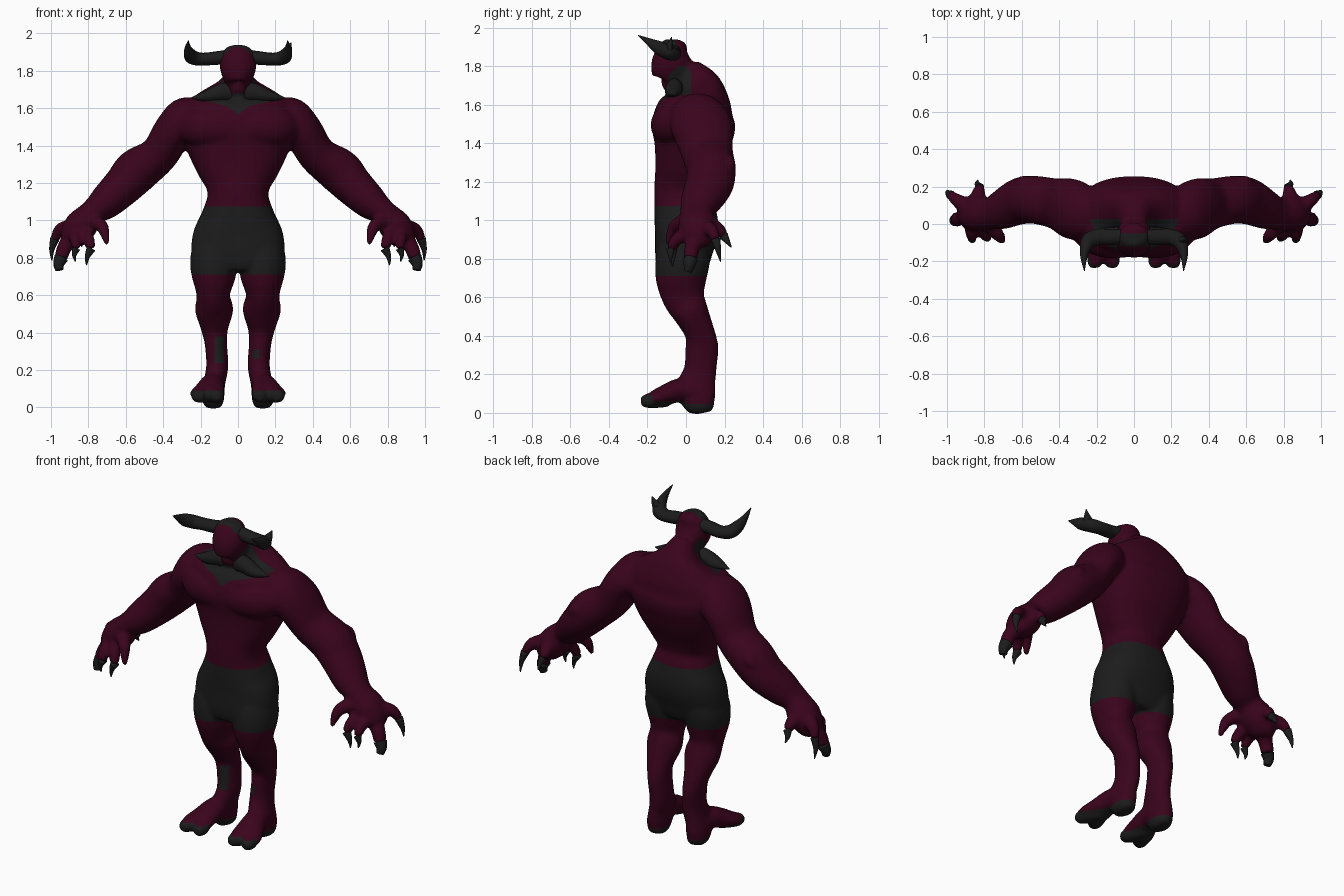
import bpy, bmesh, math
from mathutils import Vector

cube = bpy.data.objects.get("Cube")
if cube:
    bpy.data.objects.remove(cube, do_unlink=True)


def material(name, colour):
    m = bpy.data.materials.new(name)
    m.use_nodes = True
    m.diffuse_color = (*colour, 1)
    shader = m.node_tree.nodes["Principled BSDF"]
    shader.inputs["Base Color"].default_value = (*colour, 1)
    shader.inputs["Roughness"].default_value = 0.8
    return m


SKIN = material("dark maroon", (0.042, 0.0012, 0.0115))
DARK = material("charcoal", (0.0115, 0.0115, 0.0115))
UP, BACK = Vector((0, 0, 1)), Vector((0, 1, 0))


def smooth_rows(rows, steps=5):
    """Catmull-Rom through rows of x, y, z, width, depth."""
    out = []
    for i in range(len(rows) - 1):
        p0, p1, p2 = rows[max(i - 1, 0)], rows[i], rows[i + 1]
        p3 = rows[min(i + 2, len(rows) - 1)]
        for s in range(steps):
            t = s / steps
            out.append([b + t / 2 * (c - a + t * (2 * a - 5 * b + 4 * c - d + t * (3 * (b - c) + d - a)))
                        for a, b, c, d in zip(p0, p1, p2, p3)])
    return out + [list(rows[-1])]


def tube(bm, rows, ref=BACK, square=1.0, sides=24):
    """Closed loft of rounded rings at right angles to a path."""
    rows = smooth_rows(rows)
    pts = [Vector(r[:3]) for r in rows]
    rings = []
    for i, row in enumerate(rows):
        t = (pts[min(i + 1, len(pts) - 1)] - pts[max(i - 1, 0)]).normalized()
        v = (ref - t * ref.dot(t)).normalized()
        u = v.cross(t)
        ring = []
        for k in range(sides):
            a = math.tau * k / sides
            c, s = math.cos(a), math.sin(a)
            c = math.copysign(abs(c) ** square, c) * max(row[3], 0.002)
            s = math.copysign(abs(s) ** square, s) * max(row[4], 0.002)
            ring.append(bm.verts.new(pts[i] + u * c + v * s))
        rings.append(ring)
    for a, b in zip(rings, rings[1:]):
        for k in range(sides):
            j = (k + 1) % sides
            bm.faces.new((a[k], a[j], b[j], b[k]))
    bm.faces.new(rings[0])
    bm.faces.new(rings[-1])


def pair(bm, rows, **kw):
    tube(bm, rows, **kw)
    tube(bm, [(-r[0], *r[1:]) for r in rows], **kw)


def upright(rows):
    """Rows of z, inner x, outer x, front y, back y."""
    return [((a + b) / 2, (f + k) / 2, z, (b - a) / 2, (k - f) / 2) for z, a, b, f, k in rows]


def finish(name, bm, mat):
    bmesh.ops.recalc_face_normals(bm, faces=bm.faces)
    me = bpy.data.meshes.new(name)
    bm.to_mesh(me)
    bm.free()
    me.materials.append(mat)
    me.polygons.foreach_set("use_smooth", [True] * len(me.polygons))
    ob = bpy.data.objects.new(name, me)
    bpy.context.collection.objects.link(ob)
    return ob


# Torso and neck
body = bmesh.new()
torso = [(.725, .2, -.14, .09), (.77, .235, -.158, .115), (.85, .25, -.162, .14), (.95, .235, -.162, .168),
         (1.05, .19, -.165, .155), (1.15, .163, -.165, .135), (1.25, .215, -.162, .16),
         (1.38, .275, -.168, .22), (1.47, .3, -.178, .252), (1.55, .31, -.16, .255),
         (1.62, .29, -.11, .235), (1.67, .22, -.075, .2), (1.72, .11, -.07, .155), (1.79, .065, -.07, .07)]
tube(body, upright([(z, -w, w, f, k) for z, w, f, k in torso]), square=.85, sides=40)
# Chest muscles
pair(body, [(0, -.1, 1.49, .08, .073), (.12, -.1, 1.495, .1, .083), (.22, -.07, 1.5, .1, .085),
            (.31, 0, 1.5, .07, .06)])
# Head with a tapering jaw
head = [(1.675, .03, -.15, -.07), (1.7, .052, -.17, .02), (1.75, .077, -.176, .05), (1.82, .098, -.18, .035),
        (1.88, .09, -.145, .02), (1.915, .065, -.1, .012), (1.936, .025, -.06, -.015)]
tube(body, upright([(z, -w, w, f, k) for z, w, f, k in head]))
# Legs
pair(body, upright([(.9, .02, .22, -.12, .13), (.8, .005, .255, -.155, .125), (.7, .012, .248, -.158, .108),
                    (.6, .043, .222, -.123, .098), (.52, .025, .23, -.068, .118), (.42, .052, .198, -.008, .148),
                    (.34, .058, .178, -.003, .168), (.22, .052, .17, -.012, .158), (.13, .068, .185, -.05, .155),
                    (.06, .073, .193, -.02, .158), (.02, .08, .185, .02, .15), (0, .095, .17, .05, .13)]))
# Feet with two split toes
pair(body, [(.13, .06, .11, .06, .065), (.14, -.03, .118, .066, .062), (.152, -.1, .096, .08, .054),
            (.165, -.16, .076, .092, .042), (.165, -.185, .07, .08, .036)], ref=UP)
for tip in (.118, .208):
    pair(body, [(.15, -.1, .075, .04, .045), (.6 * tip + .063, -.16, .066, .048, .042),
                (tip, -.2, .062, .045, .038), (tip, -.234, .057, .024, .024)], ref=UP)
# Arms and palms
pair(body, [(.18, .06, 1.53, .1, .13), (.27, .06, 1.53, .13, .15), (.345, .085, 1.475, .108, .16),
            (.425, .11, 1.35, .103, .135), (.54, .13, 1.265, .12, .128), (.615, .12, 1.185, .108, .125),
            (.71, .075, 1.095, .092, .105), (.78, .055, 1.04, .07, .085), (.84, .06, .97, .088, .1),
            (.89, .055, .9, .068, .08), (.905, .05, .87, .03, .05)])
# Elbow points
pair(body, [(.55, .17, 1.32, .04, .04), (.585, .215, 1.29, .047, .044), (.63, .2, 1.24, .03, .03)])

# Fingers in skin, each running into a claw
fingers = [
    [(.79, .01, 1, .045), (.73, -.055, .97, .035), (.71, -.08, .92, .025), (.7, -.095, .87, .012)],
    [(.83, .01, .95, .04), (.8, -.05, .9, .033), (.785, -.07, .85, .025), (.81, -.07, .76, .003)],
    [(.87, .02, .93, .04), (.87, -.05, .9, .032), (.865, -.08, .85, .022), (.87, -.08, .78, .003)],
    [(.89, .05, .91, .05), (.93, .03, .85, .04), (.945, .025, .8, .038), (.955, .01, .735, .022)],
    [(.89, .09, .96, .05), (.95, .13, .95, .035), (.98, .155, .9, .025), (.995, .18, .785, .003)],
    [(.84, .11, .98, .05), (.83, .17, .95, .036), (.825, .195, .92, .025), (.835, .235, .86, .003)],
]
claws = bmesh.new()
for f in fingers:
    rows = [(x, y, z, r, r) for x, y, z, r in f]
    pair(body, rows[:3], sides=12)
    if f is fingers[0]:
        pair(body, rows[2:], sides=12)
    else:
        mid = [(a + b) / 2 for a, b in zip(rows[2], rows[3])]
        mid[0] += .008
        pair(claws, [rows[2], mid, rows[3]], sides=12)
finish("claws", claws, DARK)

# Fuse the body into one skin
rough = finish("rough_body", body, SKIN)
fuse = rough.modifiers.new("fuse", "REMESH")
fuse.mode = "VOXEL"
fuse.voxel_size = .011
relax = rough.modifiers.new("relax", "SMOOTH")
relax.iterations = 5
bpy.context.view_layer.update()
fused = rough.evaluated_get(bpy.context.evaluated_depsgraph_get())
skin = bmesh.new()
skin.from_mesh(fused.to_mesh())
fused.to_mesh_clear()
bpy.data.objects.remove(rough, do_unlink=True)

# Clean cuts along the hems of the shorts, the soles and the collar edge
HEM, WAIST, SOLE = .71, 1.075, .045
COLLAR = [(1.595, .25), (1.565, .8)]
cuts = [(z, UP) for z in (HEM, WAIST, SOLE)]
cuts += [(z, Vector((side * slope, 0, 1))) for z, slope in COLLAR for side in (-1, 1)]
for z, normal in cuts:
    bmesh.ops.bisect_plane(skin, geom=skin.verts[:] + skin.edges[:] + skin.faces[:],
                           plane_co=(0, 0, z), plane_no=normal)


def is_dark(c, n):
    x, y, z = c
    shorts = HEM < z < WAIST and abs(x) < .32
    hoof = z < SOLE or (z < .06 and y < 0) or (z < .09 and y < -.17)
    collar = any(z > base + slope * abs(x) for base, slope in COLLAR) and abs(x) < .25
    throat = z < 1.8 - max(0, abs(y + .02) - .02) and y < .025 and not (y < -.09 and z > 1.68)
    brow = z > 1.89 and -.12 < y < -.05
    shin = n.y < 0 and (-.125 < x < -.075 and .24 < z < .38 or .08 < x < .12 and .26 < z < .31)
    return shorts or hoof or (collar and throat) or brow or shin


skin.normal_update()
for face in skin.faces:
    face.material_index = int(is_dark(face.calc_center_median(), face.normal))
finish("body", skin, SKIN).data.materials.append(DARK)

# Horns sweeping out, forward and up, with a spur on the left one
horns = bmesh.new()
pair(horns, [(.05, -.065, 1.875, .04, .038), (.12, -.07, 1.867, .042, .036), (.19, -.068, 1.862, .042, .034),
             (.24, -.09, 1.87, .042, .038), (.262, -.14, 1.895, .028, .036), (.268, -.19, 1.925, .016, .02),
             (.265, -.25, 1.96, .002, .002)], ref=UP, sides=16)
tube(horns, [(.24, -.09, 1.865, .035, .03), (.265, -.085, 1.905, .025, .018), (.283, -.075, 1.95, .002, .002)],
     sides=12)
finish("horns", horns, DARK)

# Pointed collar wings
wings = bmesh.new()
pair(wings, [(.02, -.055, 1.68, .055, .04), (.08, -.06, 1.685, .05, .045), (.16, -.065, 1.664, .034, .042),
             (.25, -.06, 1.655, .003, .003)], sides=16)
finish("collar", wings, DARK)
